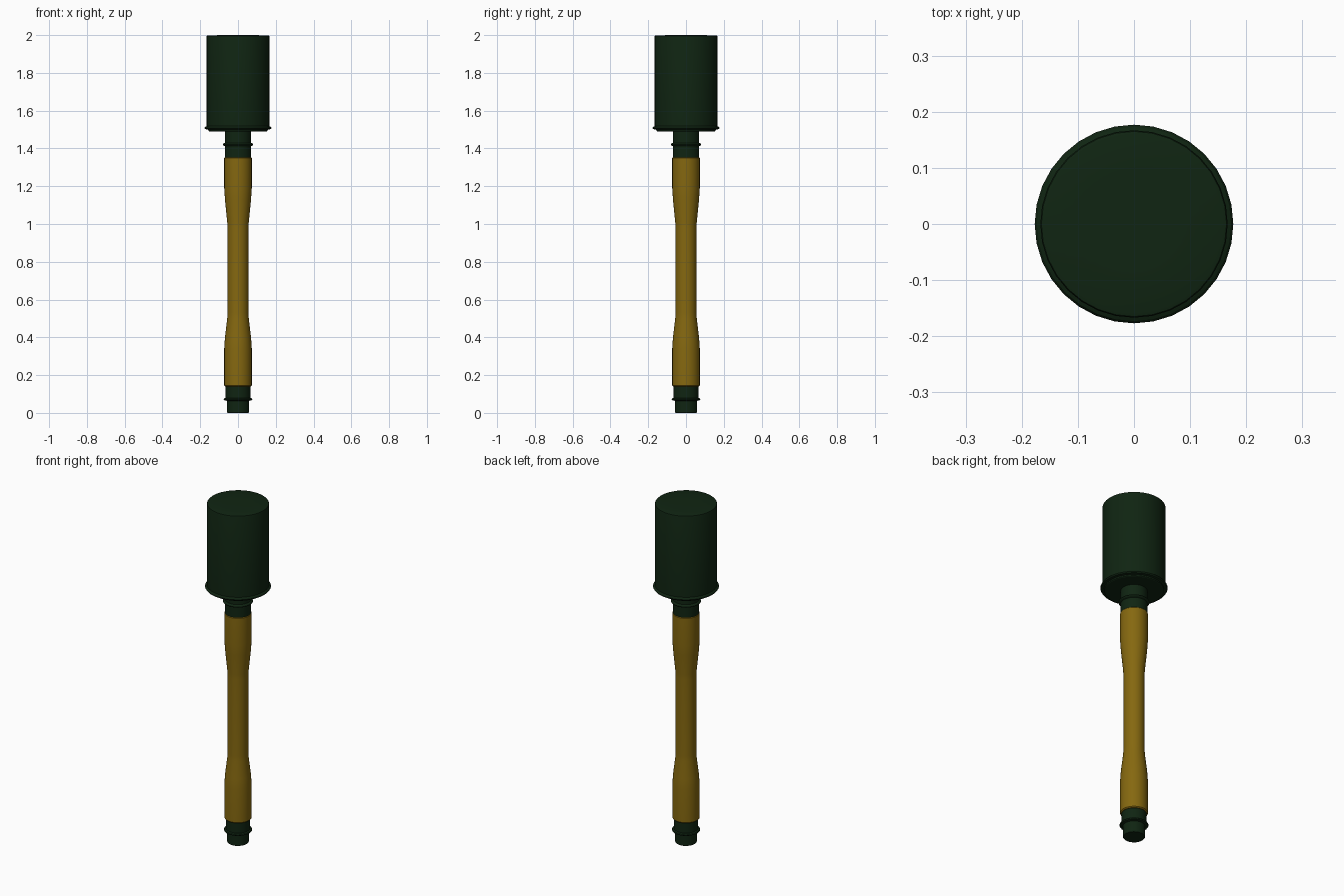
import bpy, bmesh, math

if "Cube" in bpy.data.objects:
    bpy.data.objects.remove(bpy.data.objects["Cube"])

SIDES = 32


def material(name, rgb):
    m = bpy.data.materials.new(name)
    m.diffuse_color = (*rgb, 1.0)
    m.use_nodes = True
    m.node_tree.nodes["Principled BSDF"].inputs["Base Color"].default_value = m.diffuse_color
    return m


GREEN = material("dark green", (0.005, 0.018, 0.006))
WOOD = material("ochre wood", (0.235, 0.138, 0.005))


def lathe(name, profile, mat):
    """Closed solid of revolution from (radius, z) points, bottom to top."""
    bm = bmesh.new()
    rings = []
    for r, z in profile:
        rings.append([bm.verts.new((r * math.cos(2 * math.pi * i / SIDES),
                                    r * math.sin(2 * math.pi * i / SIDES), z))
                      for i in range(SIDES)])
    for a, b in zip(rings, rings[1:]):
        for i in range(SIDES):
            j = (i + 1) % SIDES
            bm.faces.new((a[i], a[j], b[j], b[i]))
    bm.faces.new(rings[0][::-1])
    bm.faces.new(rings[-1])
    mesh = bpy.data.meshes.new(name)
    bm.to_mesh(mesh)
    bm.free()
    mesh.materials.append(mat)
    ob = bpy.data.objects.new(name, mesh)
    bpy.context.collection.objects.link(ob)
    bpy.ops.object.select_all(action='DESELECT')
    ob.select_set(True)
    bpy.context.view_layer.objects.active = ob
    bpy.ops.object.shade_smooth_by_angle(angle=math.radians(30))
    return ob


# Screw cap at the foot with a thin bead
lathe("end_cap", [(0.056, 0), (0.059, 0.005), (0.059, 0.064), (0.073, 0.067),
                  (0.076, 0.072), (0.073, 0.077), (0.065, 0.08), (0.065, 0.142)], GREEN)

# Turned handle with a slim grip
lathe("handle", [(0.068, 0.14), (0.073, 0.145), (0.073, 0.34), (0.069, 0.40),
                 (0.057, 0.50), (0.056, 0.53), (0.056, 0.98), (0.057, 1.01),
                 (0.069, 1.13), (0.073, 1.19), (0.073, 1.35), (0.068, 1.355)], WOOD)

# Metal neck with a thin bead
lathe("neck", [(0.070, 1.353), (0.070, 1.412), (0.078, 1.416), (0.081, 1.421),
               (0.078, 1.426), (0.070, 1.43), (0.070, 1.50)], GREEN)

# Cylindrical head with a rolled rim at its base
lathe("head", [(0.152, 1.490), (0.157, 1.493), (0.158, 1.500), (0.173, 1.502),
               (0.177, 1.508), (0.173, 1.515), (0.167, 1.518), (0.167, 1.990),
               (0.165, 1.996), (0.158, 1.998), (0.085, 2.0)], GREEN)
